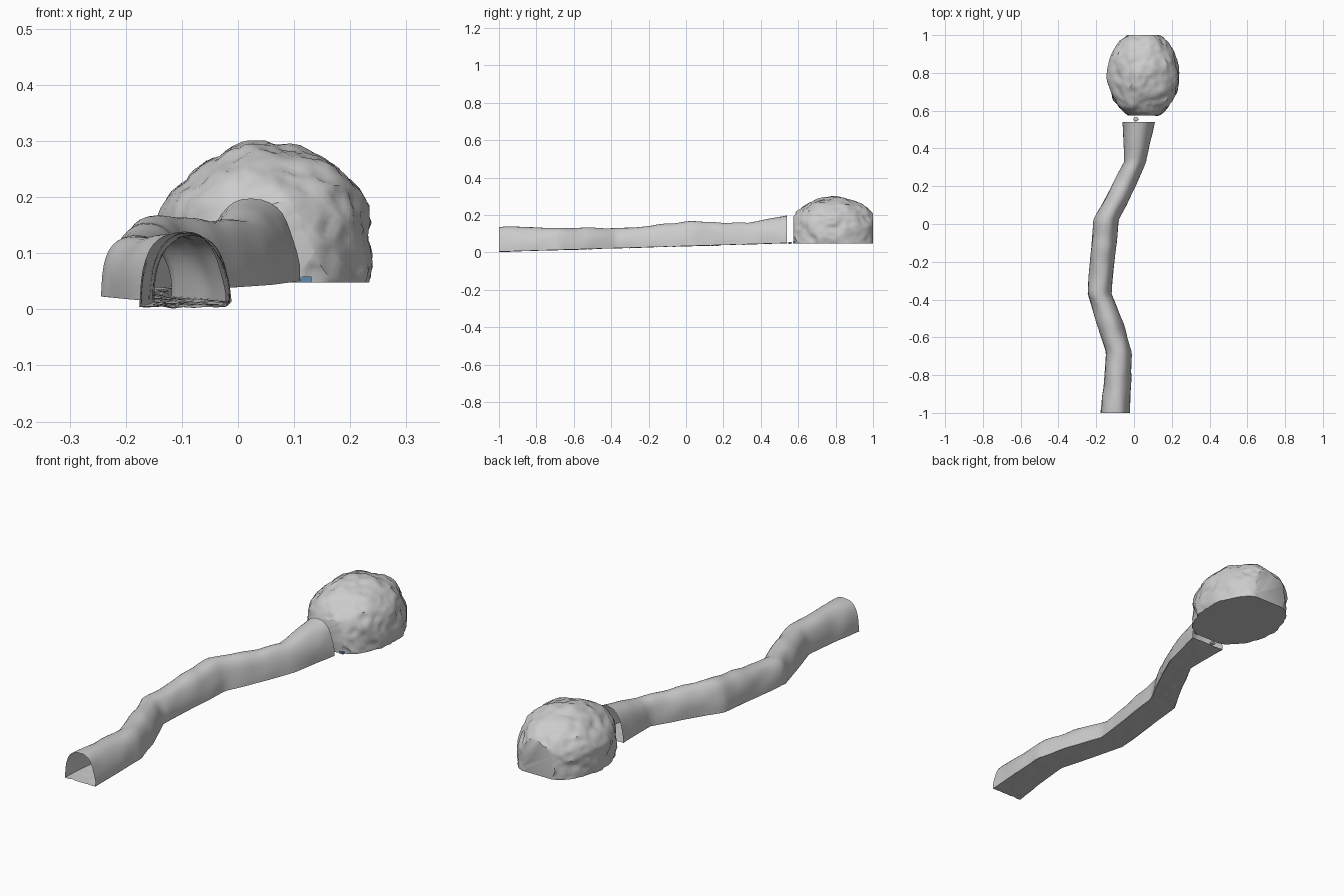
import bpy, bmesh, math
from mathutils import Vector, noise

if "Cube" in bpy.data.objects:
    bpy.data.objects.remove(bpy.data.objects["Cube"])


def finish(name, bm, angle=40, color=None):
    bmesh.ops.recalc_face_normals(bm, faces=bm.faces)
    mesh = bpy.data.meshes.new(name)
    bm.to_mesh(mesh)
    bm.free()
    ob = bpy.data.objects.new(name, mesh)
    bpy.context.collection.objects.link(ob)
    bpy.ops.object.select_all(action='DESELECT')
    ob.select_set(True)
    bpy.context.view_layer.objects.active = ob
    bpy.ops.object.shade_smooth_by_angle(angle=math.radians(angle))
    if color:
        mat = bpy.data.materials.new(name + "_color")
        mat.diffuse_color = color
        mat.use_nodes = True
        mat.node_tree.nodes["Principled BSDF"].inputs["Base Color"].default_value = mat.diffuse_color
        mesh.materials.append(mat)
    return ob


# y, left x, right x, top z of the winding tunnel
STATIONS = [
    (-1.0, -0.178, -0.022, 0.139), (-0.85, -0.160, -0.016, 0.136),
    (-0.68, -0.148, -0.013, 0.127), (-0.53, -0.197, -0.055, 0.132),
    (-0.37, -0.245, -0.120, 0.130), (-0.2, -0.232, -0.104, 0.141),
    (0.02, -0.215, -0.082, 0.166), (0.2, -0.118, 0.008, 0.160),
    (0.33, -0.052, 0.063, 0.157), (0.43, -0.055, 0.085, 0.178),
    (0.54, -0.060, 0.110, 0.196)]


def station(y):
    for a, b in zip(STATIONS, STATIONS[1:]):
        if y <= b[0] + 1e-6:
            t = (y - a[0]) / (b[0] - a[0])
            return [p + (q - p) * t for p, q in zip(a[1:], b[1:])]


def floor_z(y):
    return 0.004 + 0.03 * (y + 1)


def sheet(name, nu, nv, point, angle):
    bm = bmesh.new()
    rows = [[bm.verts.new(point(u / nu, -1 + 1.54 * v / nv)) for u in range(nu + 1)]
            for v in range(nv + 1)]
    for r, s in zip(rows, rows[1:]):
        for i in range(nu):
            bm.faces.new((r[i], r[i + 1], s[i + 1], s[i]))
    return finish(name, bm, angle)


# Arched tunnel wall, open at both ends
def wall_point(u, y):
    l, r, top = station(y)
    a = math.pi * u
    c, s = math.cos(a), max(math.sin(a), 0)
    x = (l + r) / 2 + (r - l) / 2 * math.copysign(abs(c) ** 0.85, c)
    z = floor_z(y) + (top - floor_z(y)) * s ** 0.9
    n = noise.noise(Vector((x * 14, y * 11, z * 14)))
    return Vector((x + 0.005 * n * c, y, z + 0.006 * n * s))


# Uneven tunnel floor
def floor_point(u, y):
    l, r, _ = station(y)
    x = l + (r - l) * u
    n = noise.noise(Vector((x * 40, y * 30, 3)))
    edge = math.sin(math.pi * u)
    return Vector((x, y, max(0, floor_z(y) + 0.007 * n * edge)))


sheet("tunnel_wall", 20, 66, wall_point, 50)
sheet("tunnel_floor", 8, 66, floor_point, 20)

# Rocky dome chamber: upright lower wall, lumpy roof, flat ends and base
bm = bmesh.new()
bmesh.ops.create_icosphere(bm, subdivisions=5, radius=1)
for v in bm.verts:
    d = v.co.copy()
    flat = math.hypot(d.x, d.y)
    if d.z < 0 and flat > 0.3:
        k = (1 - 0.06 * d.z * d.z) / flat
        d.x, d.y = d.x * k, d.y * k
    p = Vector((d.x * 0.19, d.y * 0.232, d.z * 0.162))
    n = noise.noise(p * 14 + Vector((5, 1, 2)))
    ridge = 0.5 - abs(noise.noise(p * 24 + Vector((2, 7, 1))))
    p += d * (0.010 * n + 0.014 * (ridge - 0.35))
    v.co = p + Vector((0.05, 0.79, 0.133))
for co, no in (((0, 0, 0.048), (0, 0, -1)), ((0, 0.575, 0), (0, -1, 0)), ((0, 1.0, 0), (0, 1, 0))):
    cut = bmesh.ops.bisect_plane(bm, geom=bm.verts[:] + bm.edges[:] + bm.faces[:],
                                 plane_co=co, plane_no=no, clear_outer=True)
    rim = [e for e in bm.edges if e.is_boundary]
    bmesh.ops.holes_fill(bm, edges=rim, sides=0)
finish("dome_chamber", bm, 40)

# Pebble between tunnel and chamber
bm = bmesh.new()
bmesh.ops.create_icosphere(bm, subdivisions=2, radius=1)
for v in bm.verts:
    v.co = Vector((0.01 + v.co.x * 0.014, 0.555 + v.co.y * 0.012, 0.051 + v.co.z * 0.005))
finish("pebble", bm)

# Small strip of water at the foot of the chamber
bm = bmesh.new()
bmesh.ops.create_cube(bm, size=1)
for v in bm.verts:
    v.co = Vector((0.121 + v.co.x * 0.02, 0.578 + v.co.y * 0.01, 0.053 + v.co.z * 0.01))
finish("water_edge", bm, 30, (0.12, 0.25, 0.42, 1))
